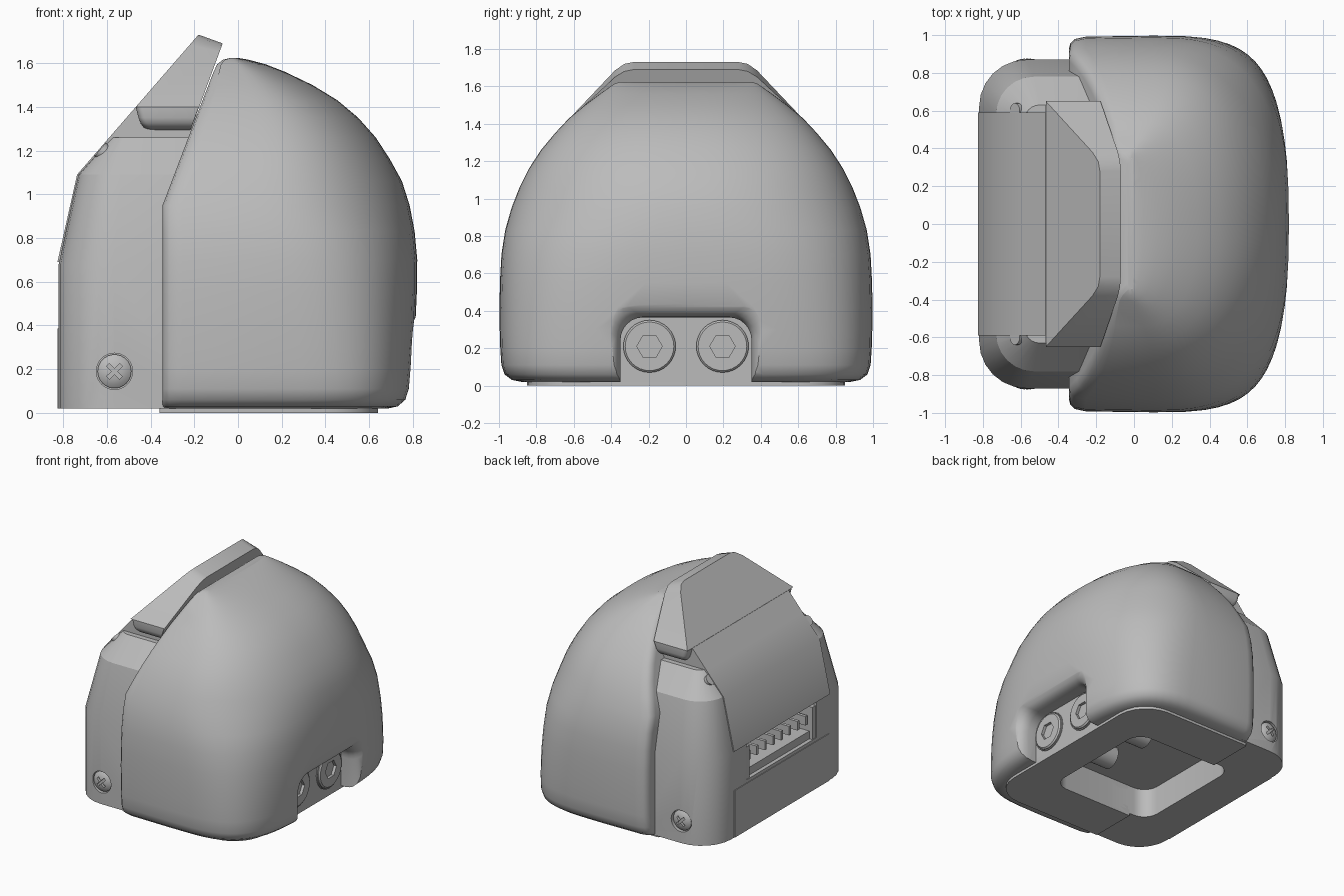
import bpy, bmesh, math
from mathutils import Vector

default = bpy.data.objects.get("Cube")
if default:
    bpy.data.objects.remove(default)

GREY = (0.5, 0.5, 0.5, 1)
grey = bpy.data.materials.new("plain_grey")
grey.use_nodes = True
grey.diffuse_color = GREY
grey.node_tree.nodes["Principled BSDF"].inputs["Base Color"].default_value = GREY


def loft(name, rings):
    """Closed solid through equal-length rings of points."""
    bm = bmesh.new()
    loops = [[bm.verts.new(p) for p in ring] for ring in rings]
    count = len(loops[0])
    for a, b in zip(loops, loops[1:]):
        for i in range(count):
            j = (i + 1) % count
            bm.faces.new((a[i], a[j], b[j], b[i]))
    bm.faces.new(loops[0])
    bm.faces.new(loops[-1])
    bmesh.ops.recalc_face_normals(bm, faces=bm.faces)
    mesh = bpy.data.meshes.new(name)
    bm.to_mesh(mesh)
    bm.free()
    mesh.materials.append(grey)
    obj = bpy.data.objects.new(name, mesh)
    bpy.context.collection.objects.link(obj)
    return obj


def box(name, x, y, z):
    return loft(name, [[(x[0], y[0], h), (x[1], y[0], h), (x[1], y[1], h), (x[0], y[1], h)] for h in z])


def round_rect(x, y, r, steps=6):
    """2D rounded rectangle; r holds radii for (+x+y, -x+y, -x-y, +x-y)."""
    pts = []
    corners = [(x[1], y[1], -1, -1), (x[0], y[1], 1, -1), (x[0], y[0], 1, 1), (x[1], y[0], -1, 1)]
    for k, (cx, cy, sx, sy) in enumerate(corners):
        for i in range(steps + 1):
            a = math.pi / 2 * (k + i / steps)
            pts.append((cx + r[k] * (sx + math.cos(a)), cy + r[k] * (sy + math.sin(a))))
    return pts


def rod(name, start, axis, sections, sides=32):
    """Turned part on a non-vertical axis: sections are (distance along axis, radius)."""
    axis = Vector(axis).normalized()
    u = axis.cross(Vector((0, 0, 1))).normalized()
    v = axis.cross(u)
    angles = [2 * math.pi * i / sides for i in range(sides)]
    return loft(name, [[Vector(start) + axis * d + (u * math.cos(a) + v * math.sin(a)) * r
                        for a in angles] for d, r in sections])


def cut(target, cutter, keep=False):
    mod = target.modifiers.new("cut", "BOOLEAN")
    mod.object = cutter
    mod.operation = "DIFFERENCE"
    bpy.context.view_layer.objects.active = target
    bpy.ops.object.modifier_apply(modifier=mod.name)
    if not keep:
        bpy.data.objects.remove(cutter)


def smooth(obj, angle=32):
    bpy.ops.object.select_all(action="DESELECT")
    obj.select_set(True)
    bpy.context.view_layer.objects.active = obj
    bpy.ops.object.shade_smooth_by_angle(angle=math.radians(angle))


# Rounded outer shell: (height, front x, back x, half width)
SHELL = [(.02, -.345, .69, .88), (.03, -.345, .735, .93), (.06, -.345, .77, .97),
         (.11, -.345, .787, .987), (.2, -.345, .796, .993), (.3, -.345, .804, .996),
         (.42, -.345, .812, .997), (.55, -.345, .818, .995), (.7, -.345, .82, .987),
         (.83, -.345, .808, .967), (.95, -.345, .785, .933), (1.06, -.303, .75, .89),
         (1.16, -.265, .695, .84), (1.26, -.227, .63, .775), (1.35, -.193, .55, .70),
         (1.43, -.162, .455, .625), (1.5, -.135, .34, .54), (1.56, -.112, .215, .46),
         (1.595, -.095, .125, .41), (1.615, -.07, .05, .38), (1.624, -.035, .0, .35)]


def shell_ring(z, front, back, w):
    """Slice with a tight front corner; squarer at the back near the floor."""
    mid = front + (back - front) * .39
    power = 2 / max(2.25, 3.95 - 1.7 * z)
    half = [(front, w - min(.07, w * .1)), (front + .008, w * .96), (front + .03, w * .982),
            (front + (mid - front) * .2, w * .995)]
    for i in range(16):
        a = math.pi / 2 * (1 - i / 16)
        half.append((mid + (back - mid) * math.cos(a) ** power, w * math.sin(a) ** power))
    other = [(x, -y) for x, y in reversed(half)]
    return [(x, y, z) for x, y in half + [(back, 0)] + other]


shell = loft("outer_shell", [shell_ring(*s) for s in SHELL])

# Bolt notch with a flared, rounded rim
notch = []
for x, grow in [(.64, 0), (.71, 0), (.745, .008), (.77, .022), (.79, .045), (.803, .075), (.9, .35)]:
    outline = round_rect((-.35 - grow, .35 + grow), (-.2, .365 + grow * .7), (.12, .12, .01, .01))
    notch.append([(x, y, z) for y, z in outline])
cut(shell, loft("notch_cutter", notch))

# Inner housing, stepping inwards towards its top
housing = loft("inner_housing", [
    [(x, y, z) for x, y in round_rect((-.82 + i, -.2), (-.87 + i, .87 - i), (.02, r, r, .02))]
    for z, i, r in [(.02, 0, .25), (.68, 0, .25), (1.09, .09, .2), (1.26, .24, .08)]])
cut(housing, box("socket_cutter", (-.9, -.56), (-.43, .43), (.41, .69)))

# Base plate
base = loft("base_plate", [[(x, y, z) for x, y in round_rect((-.36, .64), (-.85, .85), (.25, .01, .01, .25))]
                           for z in (0, .05)])

# Underside recess through every lower part
recess = loft("recess_cutter", [[(x, y, z) for x, y in round_rect((-.52, .36), (-.48, .48), (.12,) * 4)]
                                for z in (-.1, .25)])
for part in (shell, housing, base):
    cut(part, recess, keep=True)
bpy.data.objects.remove(recess)

for side, label in ((1, "left"), (-1, "right")):
    # Side screw with a cross slot
    seat = rod("seat_cutter", (-.565, side * .84, .19), (0, side, 0), [(0, .083), (.1, .083)])
    cut(housing, seat)
    screw = rod(label + "_side_screw", (-.565, side * .83, .19), (0, side, 0),
                [(0, .077), (.022, .077), (.035, .06), (.043, .035), (.046, .01)])
    for turn in (.78, 2.36):
        dx, dz = math.cos(turn), math.sin(turn)
        bar = [(a * .042 * dx - b * .009 * dz, a * .042 * dz + b * .009 * dx)
               for a, b in ((-1, -1), (1, -1), (1, 1), (-1, 1))]
        cut(screw, loft("cross_cutter", [[(-.565 + px, side * d, .19 + pz) for px, pz in bar]
                                         for d in (.855, .9)]))
    smooth(screw)

    # Small hinge pin, nearly flush beside the cover
    smooth(rod(label + "_hinge_pin", (-.555, side * .6, 1.14), (-.76, 0, .65), [(0, .04), (.1, .04)], 16))

    # Large bolt with a hexagonal socket
    bolt = rod(label + "_bolt", (.06, side * .195, .21), (1, 0, 0),
               [(0, .09), (.56, .09), (.57, .14), (.592, .14), (.602, .13)])
    cut(bolt, rod("hex_cutter", (.6, side * .195, .21), (1, 0, 0), [(0, .03), (.02, .068), (.1, .068)], 6))
    smooth(bolt)
    rim = rod(label + "_bolt_rim", (.63, side * .195, .21), (1, 0, 0), [(0, .15), (.018, .15)])
    cut(rim, rod("rim_cutter", (.6, side * .195, .21), (1, 0, 0), [(0, .143), (.1, .143)]))
    smooth(rim)

smooth(shell, 40)
smooth(housing, 28)
smooth(base)

# Sloped cover over the housing
cover = loft("sloped_cover", [
    [(x, y, z) for x, z in
     [(-.826, .69), (-.736, 1.09), (-.586, 1.263), (-.468, 1.399), (-.19, 1.399), (-.19, .69)]]
    for y in (-.59, .59)])
smooth(cover, 35)

# Raised cover head leaning on the shell: (half width, front height, back height)
HEAD = [(.28, 1.73, 1.69), (.33, 1.72, 1.68), (.38, 1.685, 1.65), (.65, 1.40, 1.40)]
outline = HEAD + [(-y, f, b) for y, f, b in reversed(HEAD)]
head = loft("cover_head", [
    [(-.586 + (f - 1.263) * .868, y, f) for y, f, b in outline],
    [(-.07 + (b - 1.69) * .37, y, b) for y, f, b in outline]])
smooth(head, 30)

# Rounded underside of the head
chin = loft("cover_head_underside", [
    [(x, y, z) for x, y in round_rect((front, -.178 + (z - 1.4) * .37), (-w, w), (.005, .03, .03, .005))]
    for z, front, w in [(1.4, -.468, .65), (1.35, -.455, .65), (1.325, -.445, .642),
                        (1.305, -.43, .622), (1.295, -.41, .59)]])
smooth(chin, 50)

# Lower face plate and the pin socket
box("lower_face_plate", (-.825, -.8), (-.58, .58), (.02, .385))
box("socket_back", (-.62, -.55), (-.42, .42), (.42, .66))
box("socket_ledge", (-.79, -.6), (-.40, .40), (.41, .47))
for i in range(8):
    y = -.35 + i * .1
    box("socket_pin", (-.79, -.6), (y - .012, y + .012), (.53, .60))
for side in (-1, 1):
    box("socket_cheek", (-.815, -.6), (side * .405 - .02, side * .405 + .02), (.41, .66))
